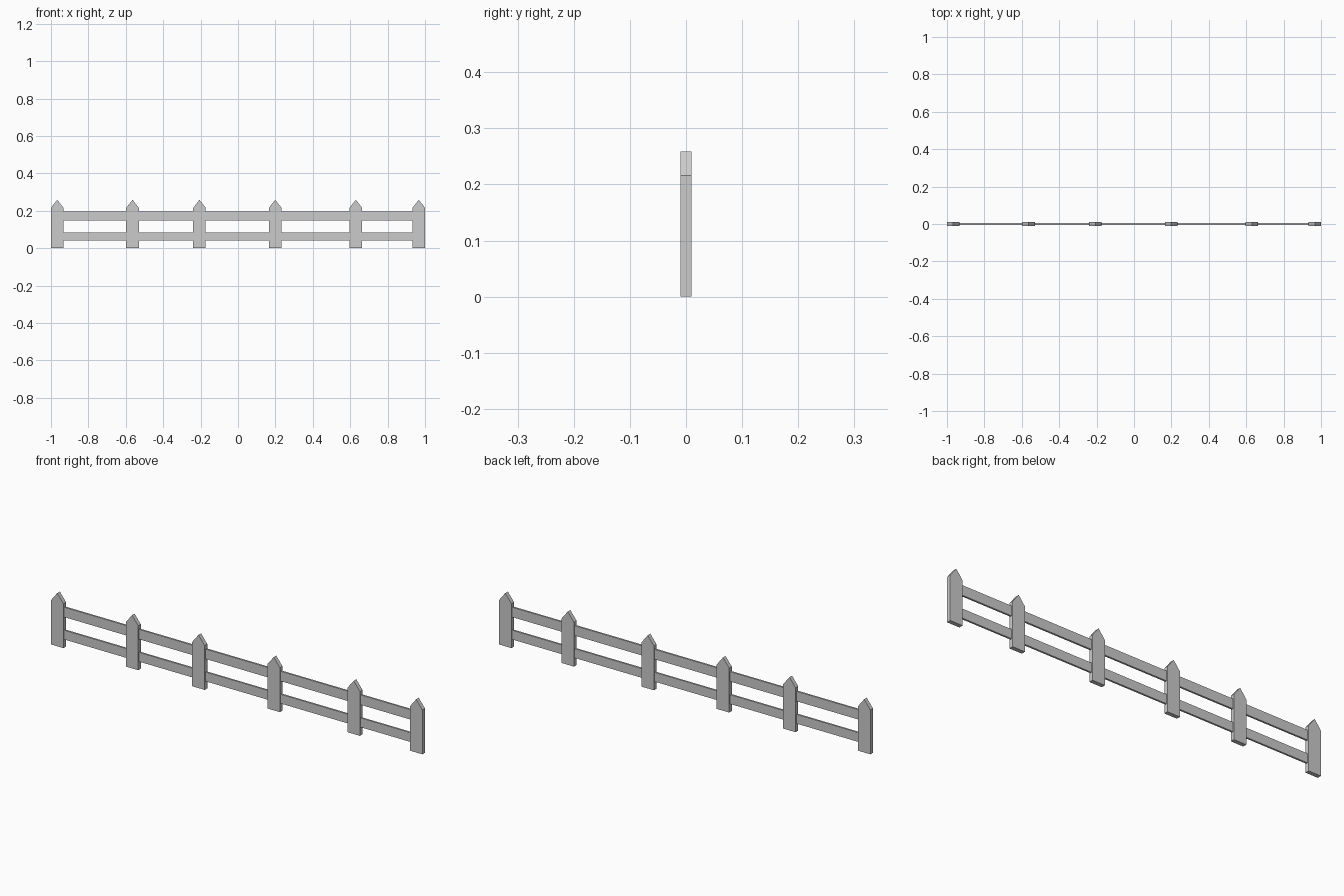
import bpy, bmesh

if "Cube" in bpy.data.objects:
    bpy.data.objects.remove(bpy.data.objects["Cube"])

POST_W, POST_T = 0.067, 0.02
SHOULDER, TIP = 0.216, 0.259
POST_X = [-0.9665, -0.564, -0.206, 0.199, 0.63, 0.9665]


def extrude_profile(name, points, thickness, x=0.0):
    """Extrude an x-z outline along y, centred on y = 0."""
    bm = bmesh.new()
    face = bm.faces.new([bm.verts.new((px, -thickness / 2, pz)) for px, pz in points])
    ext = bmesh.ops.extrude_face_region(bm, geom=[face])
    verts = [v for v in ext["geom"] if isinstance(v, bmesh.types.BMVert)]
    bmesh.ops.translate(bm, verts=verts, vec=(0, thickness, 0))
    bmesh.ops.recalc_face_normals(bm, faces=bm.faces)
    mesh = bpy.data.meshes.new(name)
    bm.to_mesh(mesh)
    bm.free()
    obj = bpy.data.objects.new(name, mesh)
    obj.location.x = x
    bpy.context.collection.objects.link(obj)
    return obj


# Pointed posts, unevenly spaced
h = POST_W / 2
picket = [(-h, 0), (h, 0), (h, SHOULDER), (0, TIP), (-h, SHOULDER)]
for i, x in enumerate(POST_X):
    extrude_profile(f"post_{i + 1}", picket, POST_T, x)

# Thin horizontal rails running through the posts
for name, z0, z1 in (("lower_rail", 0.04, 0.085), ("upper_rail", 0.149, 0.197)):
    e = POST_X[-1]
    extrude_profile(name, [(-e, z0), (e, z0), (e, z1), (-e, z1)], 0.009)
